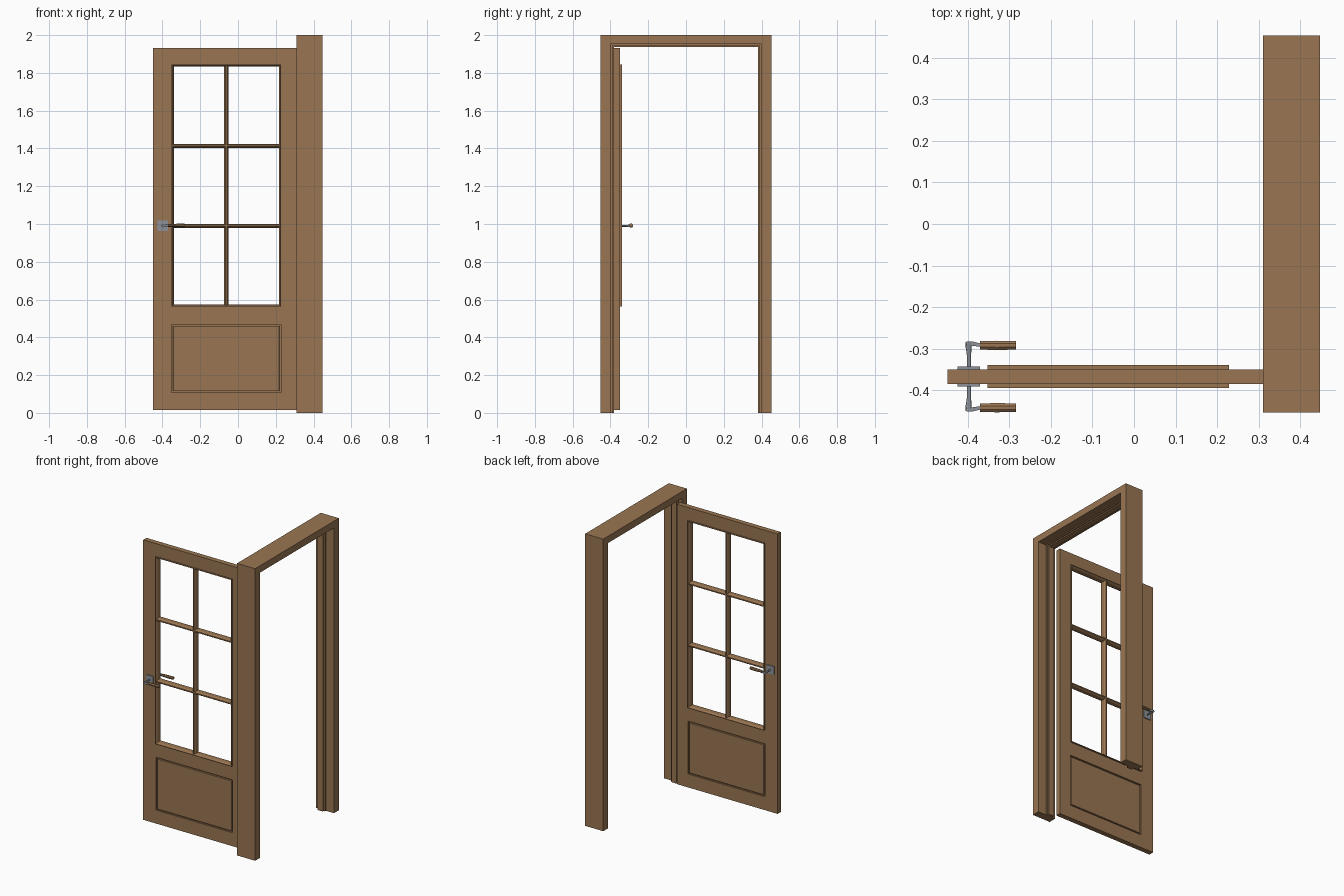
import bpy, bmesh, math
from mathutils import Vector, Matrix

if "Cube" in bpy.data.objects:
    bpy.data.objects.remove(bpy.data.objects["Cube"])


def material(name, rgb):
    m = bpy.data.materials.new(name)
    m.diffuse_color = (*rgb, 1)
    m.use_nodes = True
    m.node_tree.nodes["Principled BSDF"].inputs["Base Color"].default_value = m.diffuse_color
    return m


WOOD = material("brown wood", (0.32, 0.18, 0.085))
METAL = material("grey metal", (0.27, 0.29, 0.32))


def finish(name, bm, mat):
    bmesh.ops.recalc_face_normals(bm, faces=bm.faces)
    me = bpy.data.meshes.new(name)
    bm.to_mesh(me)
    bm.free()
    me.materials.append(mat)
    ob = bpy.data.objects.new(name, me)
    bpy.context.collection.objects.link(ob)
    return ob


def box(name, x, y, z, mat=WOOD, bevel=0):
    """Box from (min, max) ranges."""
    bm = bmesh.new()
    r = [sorted(v) for v in (x, y, z)]
    bmesh.ops.create_cube(bm, size=1)
    for v in bm.verts:
        v.co = Vector([(a + b) / 2 + c * (b - a) for (a, b), c in zip(r, v.co)])
    if bevel:
        bmesh.ops.bevel(bm, geom=bm.edges[:], offset=bevel, segments=1, affect='EDGES')
    return finish(name, bm, mat)


def loft(name, rings, mat):
    """Skin between rings of points, closed at both ends."""
    bm = bmesh.new()
    vs = [[bm.verts.new(p) for p in r] for r in rings]
    n = len(vs[0])
    for a, b in zip(vs, vs[1:]):
        for i in range(n):
            bm.faces.new((a[i], a[(i + 1) % n], b[(i + 1) % n], b[i]))
    bm.faces.new(vs[0])
    bm.faces.new(vs[-1])
    return finish(name, bm, mat)


# Door frame: U-shaped casing, with a stepped stop running round the opening
for part, x0, x1, inner, top in (("frame", 0.31, 0.447, 0.40, 1.953),
                                 ("stop", 0.338, 0.376, 0.38, 1.938),
                                 ("stop_bead", 0.376, 0.386, 0.39, 1.946)):
    outer, zmax = (0.453, 2.0) if part == "frame" else (0.405, 1.957)
    for s, side in ((-1, "left"), (1, "right")):
        box(f"{part}_{side}_jamb", (x0, x1), (s * inner, s * outer), (0, top))
    box(f"{part}_head", (x0, x1), (-outer, outer), (top, zmax))

# Door leaf, standing open at a right angle to the frame
YC = -0.367
H = 0.0175
DY = (YC - H, YC + H)
XL, XR = -0.352, 0.228
box("hinge_stile", (XR, 0.313), DY, (0.015, 1.932))
box("lock_stile", (-0.449, XL), DY, (0.015, 1.932))
for name, z in (("bottom_rail", (0.015, 0.107)), ("middle_rail", (0.469, 0.567)),
                ("top_rail", (1.842, 1.932))):
    box(name, (XL, XR), DY, z)

# Lower panel: recessed core with a raised field on both sides, leaving a groove
box("panel_core", (XL, XR), (YC - 0.008, YC + 0.008), (0.107, 0.469))
box("panel_field", (XL + 0.008, XR - 0.008), (YC - 0.0165, YC + 0.0165),
    (0.115, 0.461), bevel=0.002)

# Raised moulding around the window, mitred, with a sloping profile
WZ = (0.563, 1.845)


def ring(inset, y):
    return [(x, y, z) for x, z in ((XL + inset, WZ[0] + inset), (XR - inset, WZ[0] + inset),
                                   (XR - inset, WZ[1] - inset), (XL + inset, WZ[1] - inset))]


bm = bmesh.new()
loops = [[bm.verts.new(p) for p in ring(i, YC + d)] for i, d in
         ((0, -0.028), (0.004, -0.028), (0.012, -0.014), (0.012, 0.014), (0.004, 0.028), (0, 0.028))]
for a, b in zip(loops, loops[1:] + loops[:1]):
    for i in range(4):
        bm.faces.new((a[i], a[(i + 1) % 4], b[(i + 1) % 4], b[i]))
finish("window_moulding", bm, WOOD)

# Glazing bars with a tapered profile towards both faces
PROFILE = ((0.011, -0.013), (0.011, 0.013), (0.004, 0.024),
           (-0.004, 0.024), (-0.011, 0.013), (-0.011, -0.013),
           (-0.004, -0.024), (0.004, -0.024))
loft("vertical_bar", [[(-0.062 + w, YC + d, z) for w, d in PROFILE]
                      for z in (0.57, 1.838)], WOOD)
for i, z in enumerate((0.99, 1.413)):
    loft(f"horizontal_bar_{i + 1}", [[(x, YC + d, z + w) for w, d in PROFILE]
                                     for x in (XL + 0.006, XR - 0.006)], WOOD)

# Handles on both faces of the door
HX, HZ = -0.397, 0.99


def circle(d, r, s, dx=0):
    return [(HX + dx + r * math.cos(a), YC + s * d, HZ + r * math.sin(a))
            for a in (i * math.tau / 12 for i in range(12))]


for s, side in ((-1, "front"), (1, "back")):
    box(f"{side}_handle_plate", (-0.425, -0.37), (YC + s * 0.017, YC + s * 0.024),
        (0.962, 1.018), METAL)
    neck = loft(f"{side}_handle_neck", [circle(0.02, 0.005, s), circle(0.05, 0.005, s),
                                        circle(0.07, 0.007, s, -0.001),
                                        circle(0.083, 0.008, s, -0.001)], METAL)
    for p in neck.data.polygons:
        p.use_smooth = len(p.vertices) == 4
    loft(f"{side}_handle_arm",
         [[(x, YC + s * (d + a), HZ + b) for a, b in ((-t, -h), (t, -h), (t, h), (-t, h))]
          for x, d, t, h in ((-0.403, 0.079, 0.005, 0.006), (-0.388, 0.079, 0.005, 0.006),
                             (-0.368, 0.075, 0.004, 0.007))], METAL)
    loft(f"{side}_handle_grip",
         [[(x, YC + s * (0.075 + t * math.cos(a)), z + h * math.sin(a))
           for a in (math.pi / 8 + i * math.pi / 4 for i in range(8))]
          for x, t, h, z in ((-0.370, 0.011, 0.008, 0.992), (-0.33, 0.012, 0.010, 0.992),
                             (-0.284, 0.011, 0.010, 0.993))], WOOD)
